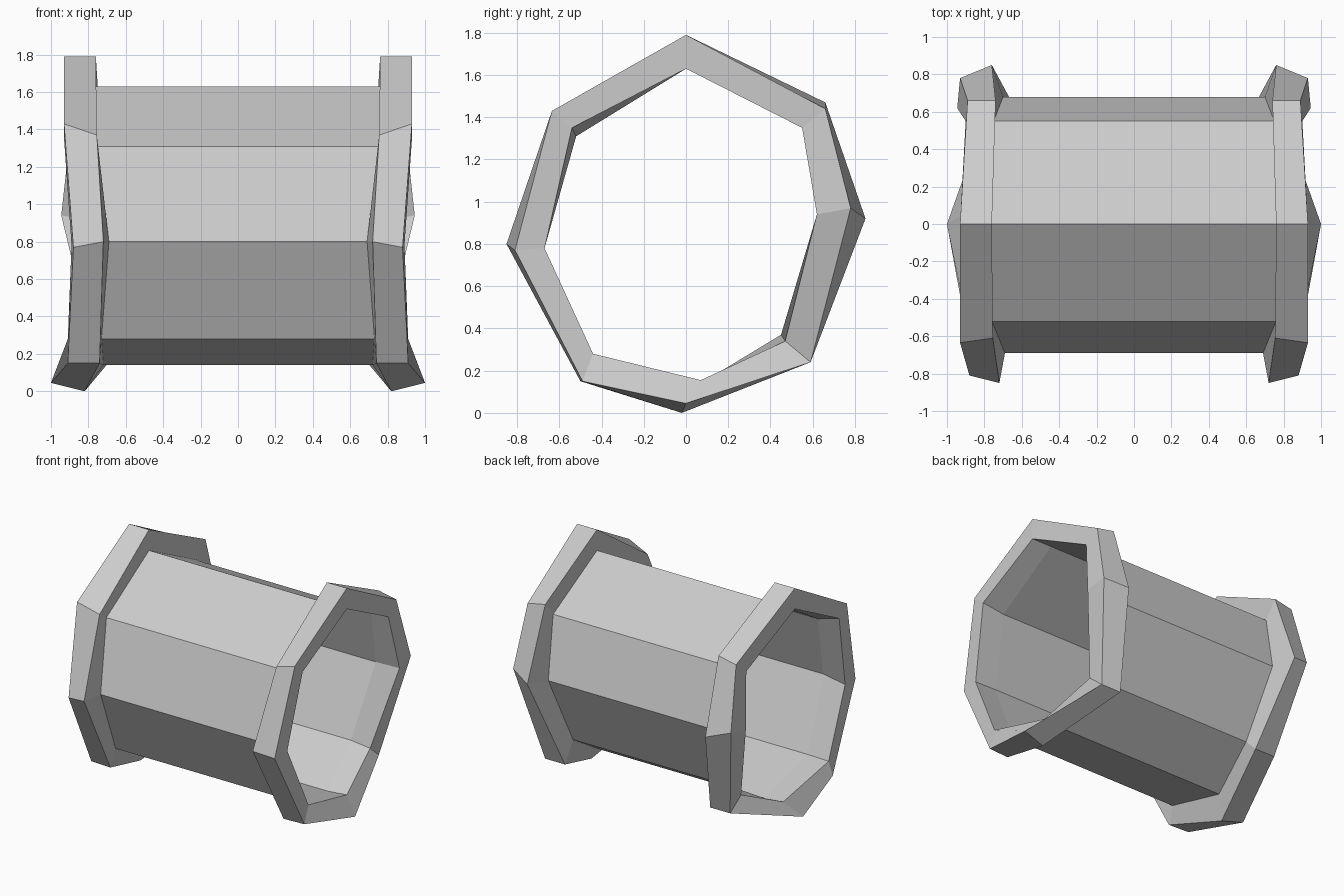
import bpy, bmesh

if "Cube" in bpy.data.objects:
    bpy.data.objects.remove(bpy.data.objects["Cube"])

# Half-collar cross-sections, eight corners clockwise from the top (x, y, z)
seat = [(.76, 0, 1.63), (.75, .55, 1.35), (.70, .68, .90), (.65, .45, .37),
        (.72, .07, .14), (.73, -.45, .28), (.69, -.69, .80), (.76, -.52, 1.31)]
inner_rim = [(.76, 0, 1.79), (.74, .66, 1.47), (.76, .85, .92), (.62, .59, .24),
             (.82, -.02, 0), (.74, -.50, .15), (.72, -.85, .80), (.755, -.61, 1.37)]
outer_rim = [(.93, 0, 1.79), (.89, .66, 1.44), (.93, .78, .97), (.79, .59, .24),
             (1.0, 0, .045), (.91, -.49, .15), (.88, -.81, .77), (.93, -.635, 1.43)]
mouth = [(.93, 0, 1.63), (.90, .55, 1.35), (.945, .62, .94), (.80, .47, .34),
         (.88, .07, .155), (.91, -.44, .28), (.89, -.67, .78), (.93, -.54, 1.35)]


def skin_loops(name, loops, closed=False):
    """Join successive rings of corners with flat quads."""
    bm = bmesh.new()
    rings = [[bm.verts.new(p) for p in loop] for loop in loops]
    pairs = list(zip(rings, rings[1:]))
    if closed:
        pairs.append((rings[-1], rings[0]))
    for a, b in pairs:
        for i in range(len(a)):
            j = (i + 1) % len(a)
            bm.faces.new((a[i], a[j], b[j], b[i]))
    bmesh.ops.recalc_face_normals(bm, faces=bm.faces)
    mesh = bpy.data.meshes.new(name)
    bm.to_mesh(mesh)
    bm.free()
    obj = bpy.data.objects.new(name, mesh)
    bpy.context.collection.objects.link(obj)
    return obj


# Thin tube wall running between the two collars
skin_loops("tube_wall", [seat, [(-x, y, z) for x, y, z in seat]])

# Chunky end collars, mirrored across the middle
collar = skin_loops("end_collars", [seat, inner_rim, outer_rim, mouth], closed=True)
collar.modifiers.new("Mirror", 'MIRROR').use_axis[0] = True
